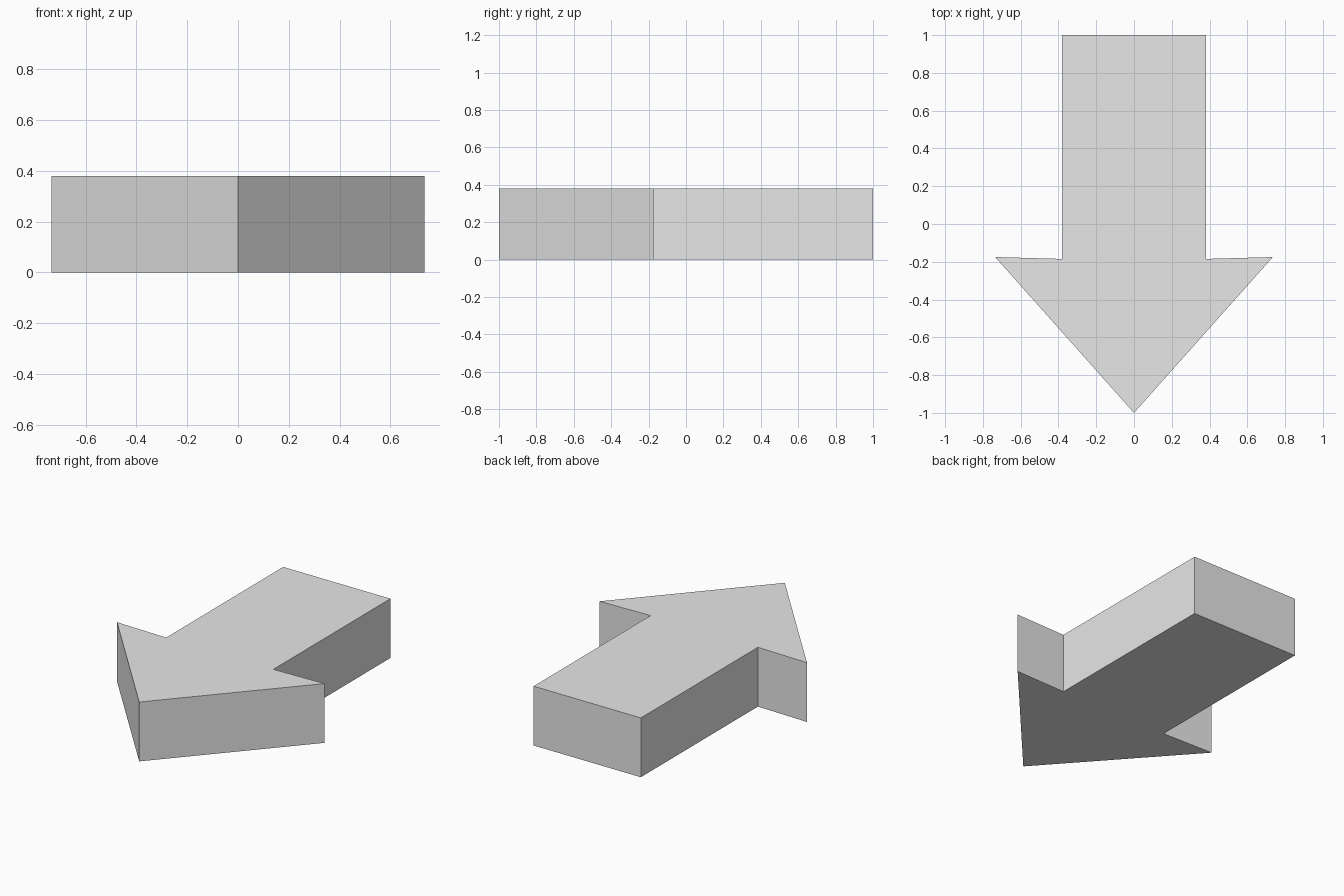
import bpy
import bmesh

cube = bpy.data.objects.get("Cube")
if cube:
    bpy.data.objects.remove(cube, do_unlink=True)

HEIGHT = 0.38

# Flat grey material
grey = bpy.data.materials.new("plain_grey")
grey.use_nodes = True
colour = (0.8, 0.8, 0.8, 1.0)
grey.diffuse_color = colour
grey.node_tree.nodes["Principled BSDF"].inputs["Base Color"].default_value = colour

# Half outline from the tip round the barb to the tail, then mirrored
tip = (0.0, -1.0)
half = [(0.735, -0.175), (0.38, -0.185), (0.38, 1.0)]
outline = [tip] + half + [(-x, y) for x, y in reversed(half)]

# Extrude the outline into a solid block
bm = bmesh.new()
base = bm.faces.new([bm.verts.new((x, y, 0.0)) for x, y in outline])
top = bmesh.ops.extrude_face_region(bm, geom=[base], use_keep_orig=True)
top_verts = [g for g in top["geom"] if isinstance(g, bmesh.types.BMVert)]
bmesh.ops.translate(bm, verts=top_verts, vec=(0.0, 0.0, HEIGHT))
bmesh.ops.recalc_face_normals(bm, faces=bm.faces)

mesh = bpy.data.meshes.new("arrow_block")
bm.to_mesh(mesh)
bm.free()
mesh.materials.append(grey)
arrow = bpy.data.objects.new("arrow_block", mesh)
bpy.context.collection.objects.link(arrow)
